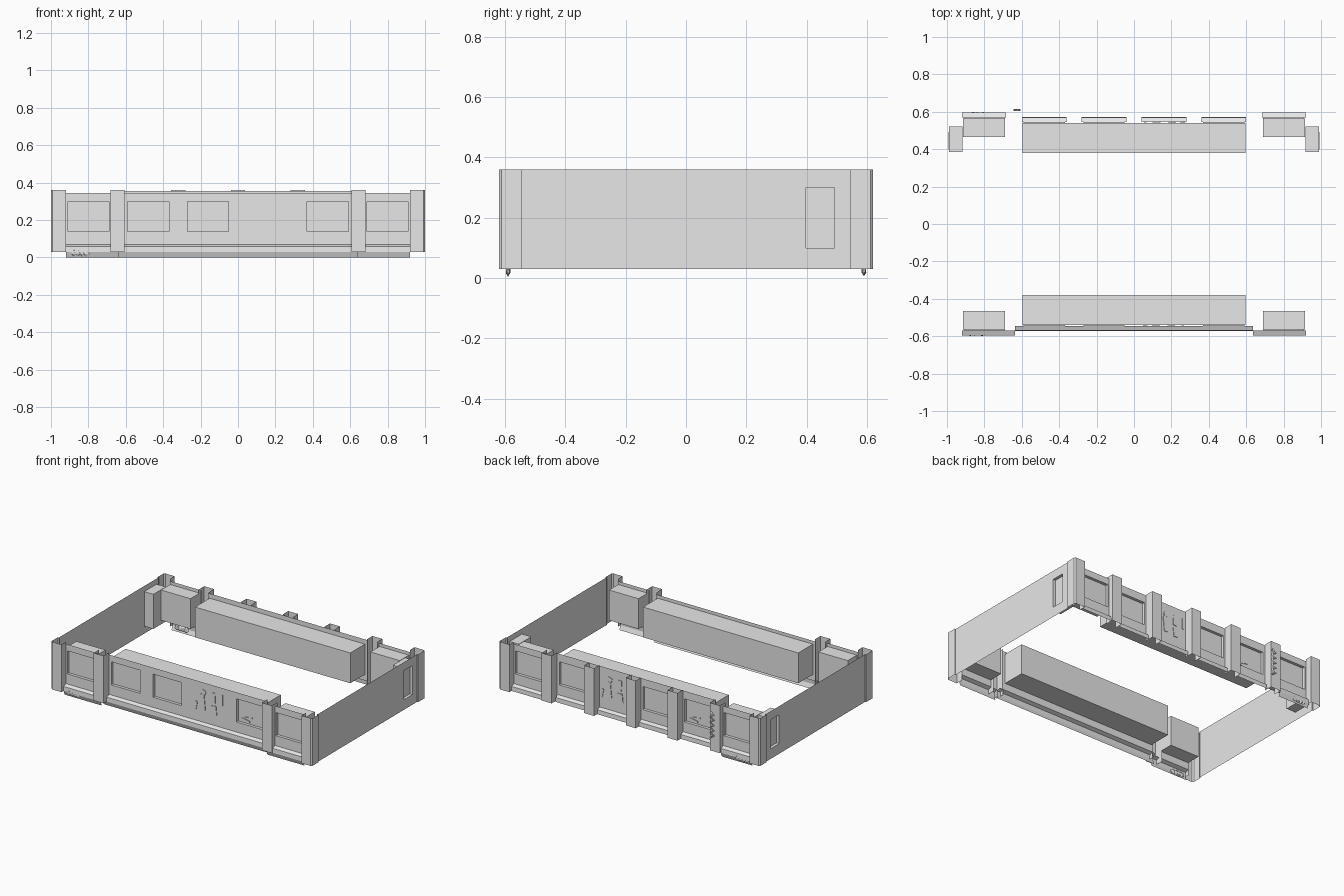
import bpy, bmesh, random
from math import pi
from mathutils import Matrix, Vector

if bpy.data.objects.get("Cube"):
    bpy.data.objects.remove(bpy.data.objects["Cube"])
random.seed(4)

grey = bpy.data.materials.new("plain_grey")
grey.use_nodes = True
grey.diffuse_color = (0.8, 0.8, 0.8, 1)
grey.node_tree.nodes["Principled BSDF"].inputs["Base Color"].default_value = (0.8, 0.8, 0.8, 1)


def finish(name, bm, matrix=Matrix()):
    mesh = bpy.data.meshes.new(name)
    bm.transform(matrix)
    bm.to_mesh(mesh)
    bm.free()
    mesh.materials.append(grey)
    obj = bpy.data.objects.new(name, mesh)
    bpy.context.collection.objects.link(obj)
    return obj


def wall(name, u0, u1, z0, z1, windows, matrix, depth=0.02):
    """Sheet wall facing local -y, with recessed window panes."""
    us = sorted({u0, u1, *[w[0] for w in windows], *[w[1] for w in windows]})
    zs = sorted({z0, z1, *[w[2] for w in windows], *[w[3] for w in windows]})
    bm = bmesh.new()
    grid = [[bm.verts.new((u, 0, z)) for z in zs] for u in us]
    panes = []
    for i in range(len(us) - 1):
        for j in range(len(zs) - 1):
            f = bm.faces.new((grid[i][j], grid[i + 1][j], grid[i + 1][j + 1], grid[i][j + 1]))
            c = f.calc_center_median()
            if any(a < c.x < b and lo < c.z < hi for a, b, lo, hi in windows):
                panes.append(f)
    for f in panes:
        new = bmesh.ops.extrude_face_region(bm, geom=[f])["geom"]
        verts = [v for v in new if isinstance(v, bmesh.types.BMVert)]
        bmesh.ops.translate(bm, verts=verts, vec=(0, depth, 0))
    if panes:
        bmesh.ops.delete(bm, geom=panes, context='FACES')
    finish(name, bm, matrix)


def box(name, x0, x1, y0, y1, z0, z1, matrix, open_front=False):
    bm = bmesh.new()
    bmesh.ops.create_cube(bm, size=1)
    bm.transform(Matrix.Translation(((x0 + x1) / 2, (y0 + y1) / 2, (z0 + z1) / 2))
                 @ Matrix.Diagonal((x1 - x0, y1 - y0, z1 - z0, 1)))
    if open_front:
        bm.normal_update()
        bmesh.ops.delete(bm, geom=[f for f in bm.faces if f.normal.y < -0.9], context='FACES')
    return finish(name, bm, matrix)


def sweep(name, points, vec, matrix):
    """Sheet made by sweeping an open profile along a vector."""
    bm = bmesh.new()
    rows = [(bm.verts.new(p), bm.verts.new(Vector(p) + Vector(vec))) for p in points]
    for (a, b), (c, d) in zip(rows, rows[1:]):
        bm.faces.new((a, c, d, b))
    finish(name, bm, matrix)


def skirt(name, u0, u1, y, full, matrix):
    profile = [(0, 0.07), (-0.025, 0.06), (-0.027, 0.03)] + ([(-0.015, 0.0)] if full else [])
    sweep(name, [(u0, y + v, z) for v, z in profile], (u1 - u0, 0, 0), matrix)


def pilaster(name, c, matrix):
    a, b = c - 0.038, c + 0.038
    sweep(name, [(a, -0.545, 0.03), (a, -0.605, 0.03), (b, -0.605, 0.03), (b, -0.545, 0.03)],
          (0, 0, 0.33), matrix)


def window(c, half=0.11, z0=0.14, z1=0.30):
    return (c - half, c + half, z0, z1)


front = Matrix()
back = Matrix.Rotation(pi, 4, 'Z')
ROOM_Z = (0.115, 0.325)

# Long facades with rooms behind their windows
for side, m, shard_u, crack_u, top in (("front", front, 0.16, 0.48, 0.345),
                                       ("back", back, -0.16, 0.48, 0.355)):
    centres = [c for c in (-0.48, -0.16, 0.16, 0.48) if c != shard_u]
    wall(side + "_centre_wall", -0.61, 0.61, 0.07, top, [window(c) for c in centres],
         m @ Matrix.Translation((0, -0.545, 0)))
    box(side + "_centre_room", -0.595, 0.595, -0.54, -0.38, *ROOM_Z, m, True)
    for s in (-1, 1):
        tag = f"{side}_{'left' if s * m[0][0] > 0 else 'right'}"
        a, b = sorted((s * 0.68, s * 0.92))
        wall(tag + "_bay_wall", a, b, 0.07, 0.345, [window(s * 0.8)],
             m @ Matrix.Translation((0, -0.57, 0)))
        a, b = sorted((s * 0.69, s * 0.915))
        box(tag + "_bay_room", a, b, -0.565, -0.465, *ROOM_Z, m, True)
        a, b = sorted((s * (0.635 if side == "front" else 0.685), s * 0.92))
        skirt(tag + "_bay_skirt", a, b, -0.57, side == "front" or s > 0, m)
        pilaster(tag + "_pilaster", s * 0.645, m)
        # Corner posts with a chamfered outer edge
        plan = [(0.92, -0.57), (0.92, -0.62), (0.992, -0.62), (1, -0.612), (1, -0.545), (0.988, -0.545)]
        sweep(tag + "_corner_post", [(s * x, y, 0.03) for x, y in plan], (0, 0, 0.33), m)

    # Slivers and cracks laid on the wall and one pane
    for k, (du, z, w, h, tilt) in enumerate(((-0.1, 0.175, 0.014, 0.06, 0.2), (-0.045, 0.21, 0.026, 0.11, -0.1),
                                             (-0.04, 0.28, 0.03, 0.03, 0.3), (0.035, 0.26, 0.028, 0.07, 0.05),
                                             (0.04, 0.175, 0.035, 0.06, -0.1), (0.1, 0.26, 0.012, 0.075, 0))):
        place = m @ Matrix.Translation((shard_u + du, -0.546, z)) @ Matrix.Rotation(tilt, 4, 'Y')
        box(f"{side}_sliver_{k}", -w / 2, w / 2, -0.003, 0.003, -h / 2, h / 2, place)
    for k, (du, z, tilt) in enumerate(((-0.05, 0.16, 0.15), (-0.03, 0.18, -0.2))):
        place = m @ Matrix.Translation((crack_u + du, -0.526, z)) @ Matrix.Rotation(tilt, 4, 'Y')
        box(f"{side}_pane_crack_{k}", -0.03, 0.03, -0.003, 0.003, -0.006, 0.006, place)

# Skirt below the front, short ledges and pilasters along the back
skirt("front_centre_skirt", -0.635, 0.635, -0.545, True, front)
for k, c in enumerate((-0.48, -0.16, 0.16, 0.48)):
    skirt(f"back_ledge_{k}", c - 0.12, c + 0.12, -0.545, False, back)
for k, c in enumerate((-0.32, 0, 0.32)):
    pilaster(f"back_pilaster_{k}", c, back)

# End walls, each with one narrow window near the back
for name, s in (("left", 1), ("right", -1)):
    m = Matrix.Rotation(s * pi / 2, 4, 'Z')
    wall(name + "_end_wall", -0.545, 0.545, 0.03, 0.36, [window(s * 0.445, 0.047, 0.1, 0.3)],
         m @ Matrix.Translation((0, -0.993, 0)))
    a, b = sorted((s * 0.385, s * 0.52))
    box(name + "_end_room", a, b, -0.988, -0.918, 0.085, 0.325, m, True)

# Small rubble heap at the foot of each facade's end bay
for side, y in (("front", -0.59), ("back", 0.59)):
    for k in range(4):
        bm = bmesh.new()
        bmesh.ops.create_icosphere(bm, subdivisions=1, radius=0.022)
        for v in bm.verts:
            v.co *= random.uniform(0.8, 1.1)
            v.co.y *= 0.4
        finish(f"{side}_rubble_{k}", bm, Matrix.Translation((-0.88 + 0.023 * k, y, 0.027)))

# Twisted strand hanging on the back pilaster
curve = bpy.data.curves.new("hanging_strand", 'CURVE')
curve.dimensions = '3D'
curve.bevel_depth = 0.006
curve.bevel_resolution = 1
spline = curve.splines.new('POLY')
spline.points.add(10)
for k, p in enumerate(spline.points):
    p.co = (-0.625 + 0.014 * (-1) ** k, 0.609, 0.12 + 0.018 * k, 1)
curve.materials.append(grey)
bpy.context.collection.objects.link(bpy.data.objects.new("hanging_strand", curve))
